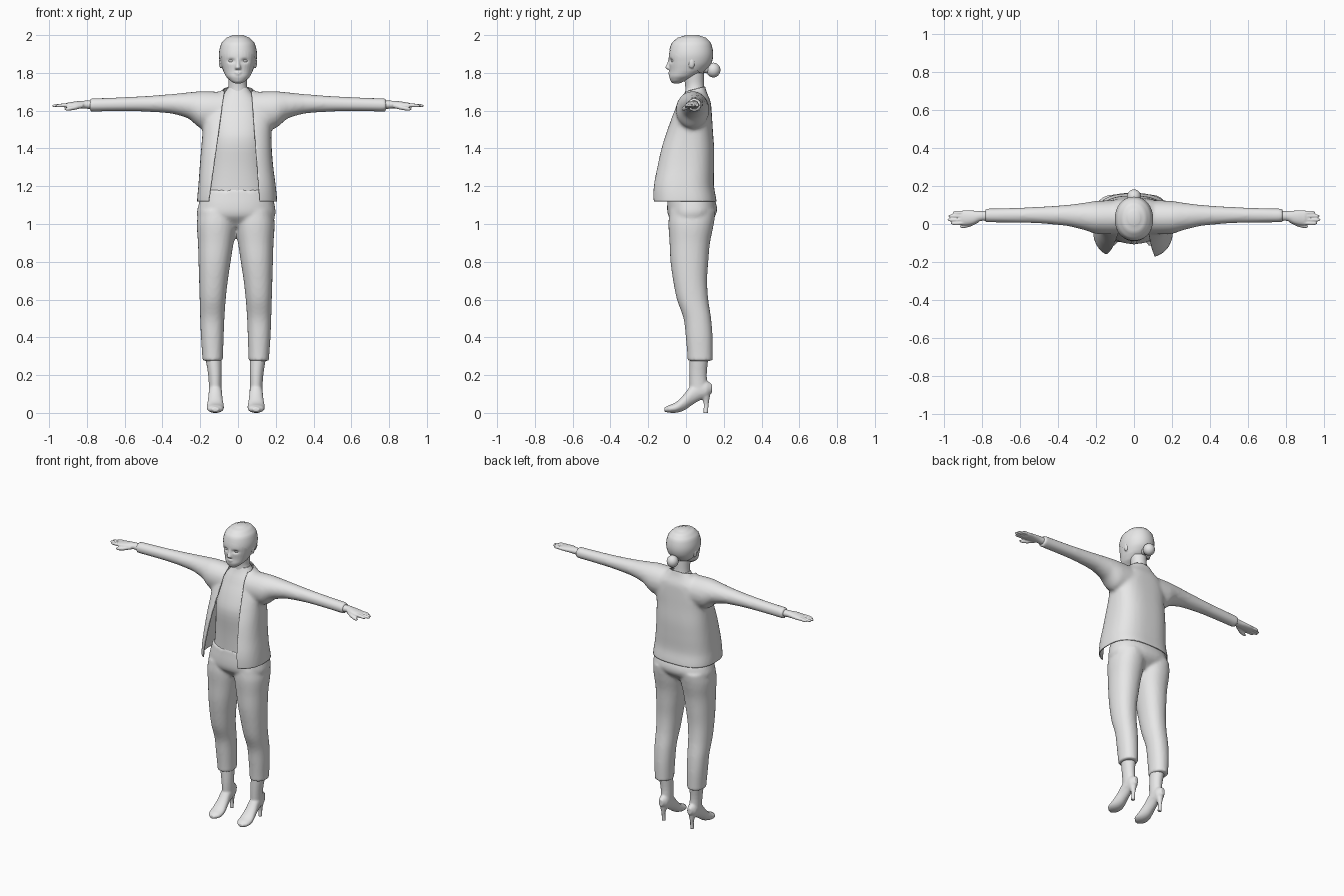
import bpy, bmesh, math
from mathutils import Vector

CX = -0.012  # the stance leans slightly to one side
mat = bpy.data.materials.new("pale grey")
mat.diffuse_color = (0.8, 0.8, 0.8, 1)


def loft(bm, rows, axis="z", n=32, p=2.0, flip=1, shift=0.0, steps=4):
    """Closed tube through rows of (t, centre u, centre v, radius u, radius v)."""
    fine = []
    for i in range(len(rows) - 1):
        q = [rows[max(i - 1, 0)], rows[i], rows[i + 1], rows[min(i + 2, len(rows) - 1)]]
        for s in range(steps):
            t = s / steps
            row = [0.5 * (2 * b + (c - a) * t + (2 * a - 5 * b + 4 * c - d) * t * t
                          + (3 * b - a - 3 * c + d) * t ** 3) for a, b, c, d in zip(*q)]
            row[0] = q[1][0] + (q[2][0] - q[1][0]) * t
            fine.append(row)
    fine.append(rows[-1])
    rings = []
    for t, cu, cv, ru, rv in fine:
        ring = []
        for k in range(n):
            a = 2 * math.pi * k / n
            c, s = math.cos(a), math.sin(a)
            u = cu + ru * math.copysign(abs(c) ** (2 / p), c)
            v = cv + rv * math.copysign(abs(s) ** (2 / p), s)
            x, y, z = {"z": (u, v, t), "x": (t, u, v), "y": (u, t, v)}[axis]
            ring.append(bm.verts.new((x * flip + shift, y, z)))
        rings.append(ring)
    faces = [bm.faces.new((a[k], a[(k + 1) % n], b[(k + 1) % n], b[k]))
             for a, b in zip(rings, rings[1:]) for k in range(n)]
    faces += [bm.faces.new(rings[0]), bm.faces.new(rings[-1])]
    bmesh.ops.recalc_face_normals(bm, faces=faces)


def ball(bm, centre, size):
    new = bmesh.ops.create_uvsphere(bm, u_segments=24, v_segments=16, radius=1)["verts"]
    for v in new:
        v.co = Vector(c + a * s for c, a, s in zip(centre, v.co, size))


def finish(name, bm, voxel=0, smooth=0, angle=50):
    """Make the object, optionally fusing its pieces into one smooth skin."""
    me = bpy.data.meshes.new(name)
    bm.to_mesh(me)
    bm.free()
    ob = bpy.data.objects.new(name, me)
    bpy.context.collection.objects.link(ob)
    if voxel:
        m = ob.modifiers.new("fuse", "REMESH")
        m.mode, m.voxel_size = "VOXEL", voxel
        m = ob.modifiers.new("soften", "SMOOTH")
        m.factor, m.iterations = 0.5, smooth
        dg = bpy.context.evaluated_depsgraph_get()
        ob.data = bpy.data.meshes.new_from_object(ob.evaluated_get(dg))
        ob.modifiers.clear()
    ob.data.materials.clear()
    ob.data.materials.append(mat)
    shade(ob, angle)
    return ob


def shade(ob, angle=50):
    bpy.ops.object.select_all(action="DESELECT")
    ob.select_set(True)
    bpy.context.view_layer.objects.active = ob
    bpy.ops.object.shade_smooth_by_angle(angle=math.radians(angle))


# jacket: body and sleeves fused, then cut open at the front and hem
bm = bmesh.new()
loft(bm, [(1.07, -.005, -.01, .208, .17), (1.12, -.005, -.012, .212, .174),
          (1.2, -.005, -.018, .205, .166), (1.3, -.008, -.008, .195, .157),
          (1.4, -.008, .004, .187, .145), (1.5, -.005, .018, .182, .124),
          (1.58, 0, .032, .185, .105), (1.65, 0, .042, .15, .088),
          (1.7, 0, .047, .095, .062), (1.74, 0, .05, .06, .05)], n=48, p=2.7)
for f in (1, -1):
    loft(bm, [(.08, .035, 1.6, .09, .1), (.2, .035, 1.605, .087, .098),
              (.26, .04, 1.627, .072, .07), (.35, .045, 1.636, .056, .052),
              (.5, .047, 1.636, .044, .041), (.65, .046, 1.633, .039, .037),
              (.785, .045, 1.63, .037, .036)], "x", flip=f)
jacket = finish("jacket", bm, 0.011, 6)
bm = bmesh.new()
bm.from_mesh(jacket.data)


def cut(co, no, clear=False):
    bmesh.ops.bisect_plane(bm, geom=bm.verts[:] + bm.edges[:] + bm.faces[:], plane_co=co,
                           plane_no=no, clear_outer=clear)


cut((0, 0, 1.12), (0, 0, -1), True)
cut((0, .05, 1.715), (0, -.25, 1), True)
edges = ((-.155, -.07), (.115, .07))       # opening at hem and at collar
for lo, hi in edges:
    cut((lo, 0, 1.12), (.6, 0, lo - hi))


def opening(c):
    t = (c.z - 1.12) / .6
    l, r = (lo + (hi - lo) * t for lo, hi in edges)
    return l < c.x < r and c.y < .03


bmesh.ops.delete(bm, geom=[f for f in bm.faces if opening(f.calc_center_median())], context="FACES")
bm.to_mesh(jacket.data)
bm.free()
m = jacket.modifiers.new("cloth", "SOLIDIFY")
m.thickness = 0.006
shade(jacket)

# top under the jacket
bm = bmesh.new()
loft(bm, [(1.08, -.005, .022, .18, .11), (1.2, -.005, .022, .165, .112), (1.3, -.005, .02, .155, .115),
          (1.45, 0, .015, .15, .12), (1.55, 0, .025, .14, .1), (1.65, 0, .042, .11, .072),
          (1.72, 0, .048, .055, .047)], n=40, p=2.2)
finish("shirt", bm)

# trousers
bm = bmesh.new()
for f in (1, -1):
    loft(bm, [(.275, .122, .075, .054, .066), (.4, .124, .07, .06, .071), (.5, .124, .06, .064, .073),
              (.6, .122, .035, .069, .083), (.7, .118, .022, .076, .09), (.8, .112, .018, .085, .1),
              (.9, .106, .02, .094, .107), (1.0, .102, .027, .104, .12),
              (1.07, .098, .034, .1, .122)], p=2.2, flip=f, shift=CX)
loft(bm, [(.985, -.01, .025, .16, .07), (1.04, -.01, .03, .205, .122), (1.09, -.008, .032, .204, .132),
          (1.18, -.005, .02, .18, .112)], n=40, p=2.3)
finish("trousers", bm, 0.01, 4)

# feet in heeled shoes
for f, side in ((1, "left"), (-1, "right")):
    bm = bmesh.new()
    loft(bm, [(-.114, .108, .018, .018, .012), (-.09, .108, .021, .04, .02), (-.05, .108, .03, .046, .029),
              (-.01, .108, .056, .041, .043), (.03, .108, .095, .036, .055), (.07, .108, .12, .034, .055),
              (.11, .108, .125, .031, .045), (.138, .108, .13, .016, .024)], "y", flip=f, shift=CX)
    loft(bm, [(.1, .108, .07, .033, .05), (.2, .11, .064, .036, .046), (.31, .118, .07, .044, .05)],
         flip=f, shift=CX)
    loft(bm, [(-.002, .108, .104, .013, .014), (.05, .108, .107, .012, .014), (.1, .108, .102, .024, .026)],
         n=16, flip=f, shift=CX)
    finish(side + "_foot", bm, 0.006, 3)

# hands
for f, side in ((1, "left"), (-1, "right")):
    bm = bmesh.new()
    loft(bm, [(.76, .042, 1.63, .027, .024), (.81, .042, 1.632, .026, .021), (.85, .035, 1.631, .036, .019),
              (.9, .033, 1.628, .039, .015), (.92, .033, 1.627, .034, .01)], "x", flip=f, n=24)
    for y, tip in ((.06, .957), (.042, .978), (.022, .984), (.003, .965)):
        loft(bm, [(.89, y * .9 + .003, 1.628, .01, .011), (.93, y, 1.628, .0095, .01),
                  (tip - .01, y, 1.626, .008, .008), (tip, y, 1.625, .004, .004)], "x", flip=f, n=12)
    loft(bm, [(.82, .02, 1.627, .014, .013), (.86, .0, 1.617, .013, .012), (.9, -.012, 1.61, .01, .01),
              (.918, -.013, 1.608, .005, .005)], "x", flip=f, n=12)
    finish(side + "_hand", bm, 0.0045, 2)

# head with nose, lips, brow and ears
skull = [(1.745, 0, -.05, .022, .022), (1.757, 0, -.043, .04, .038), (1.78, 0, -.02, .063, .069),
         (1.81, 0, .003, .078, .09), (1.85, 0, .018, .09, .108), (1.9, 0, .023, .096, .113),
         (1.95, 0, .025, .084, .1), (1.98, 0, .028, .057, .07), (1.994, 0, .03, .025, .03)]
bm = bmesh.new()
loft(bm, skull, p=2.15)
loft(bm, [(1.818, 0, -.085, .016, .014), (1.828, 0, -.09, .016, .02), (1.85, 0, -.086, .01, .014),
          (1.88, 0, -.083, .008, .009)], n=16)
ball(bm, (0, -.082, 1.802), (.022, .012, .006))
ball(bm, (0, -.08, 1.793), (.019, .013, .006))
ball(bm, (0, -.068, 1.762), (.022, .015, .013))
for f in (1, -1):
    ball(bm, (f * .09, .03, 1.853), (.011, .017, .03))
head = finish("head", bm, 0.0045, 3)
for v in head.data.vertices:               # eye sockets
    if v.co.y < 0:
        d = (abs(v.co.x) - .036) ** 2 / .0003 + (v.co.z - 1.864) ** 2 / .00012
        v.co.y += .012 * math.exp(-d)
bm = bmesh.new()
for f in (1, -1):
    ball(bm, (f * .035, -.066, 1.863), (.015, .012, .008))
finish("eyes", bm)

# neck
bm = bmesh.new()
loft(bm, [(1.66, 0, .05, .075, .06), (1.7, 0, .048, .056, .052), (1.74, -.002, .045, .049, .05),
          (1.8, 0, .04, .052, .054)])
finish("neck", bm)

# swept back hair, cut along a sloping hairline, and bun
bm = bmesh.new()
loft(bm, [(z + (.006 if z > 1.9 else 0), x, y + .003, a + .005, b + .005) for z, x, y, a, b in skull], p=2.1)
cut((0, -.09, 1.925), (0, -.145, -.19), True)
finish("hair", bm)
bm = bmesh.new()
ball(bm, (0, .145, 1.815), (.037, .037, .039))
loft(bm, [(.09, 0, 1.83, .03, .03), (.13, 0, 1.818, .02, .022)], "y", n=16)
finish("hair_bun", bm)
